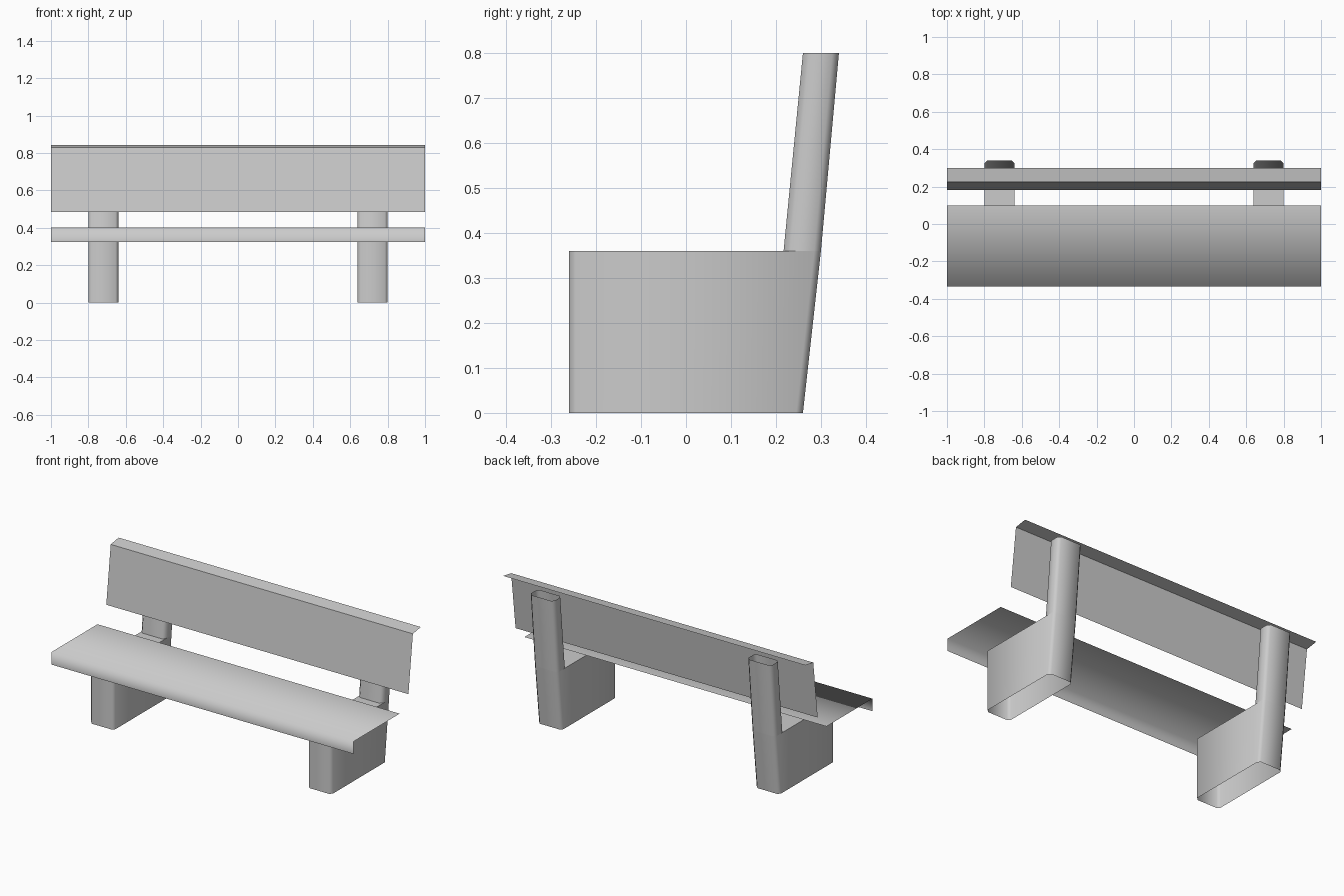
import bpy
import bmesh

cube = bpy.data.objects.get("Cube")
if cube:
    bpy.data.objects.remove(cube, do_unlink=True)

# One plain grey for the whole bench
GREY = (0.6, 0.6, 0.6, 1)
grey = bpy.data.materials.new("light_grey")
grey.diffuse_color = GREY
grey.use_nodes = True
grey.node_tree.nodes["Principled BSDF"].inputs["Base Color"].default_value = GREY


def finish(bm, name, smooth_angle=None):
    """Turn a bmesh into a named, shaded object."""
    mesh = bpy.data.meshes.new(name)
    bm.to_mesh(mesh)
    bm.free()
    obj = bpy.data.objects.new(name, mesh)
    bpy.context.collection.objects.link(obj)
    mesh.materials.append(grey)
    if smooth_angle:
        bpy.ops.object.select_all(action="DESELECT")
        obj.select_set(True)
        bpy.context.view_layer.objects.active = obj
        bpy.ops.object.shade_smooth_by_angle(angle=smooth_angle)
    return obj


def folded_sheet(name, profile, smooth_angle=None):
    """Sweep an open (y, z) profile along the bench length."""
    bm = bmesh.new()
    rows = [[bm.verts.new((x, y, z)) for y, z in profile] for x in (-1, 1)]
    for i in range(len(profile) - 1):
        bm.faces.new((rows[0][i], rows[1][i], rows[1][i + 1], rows[0][i + 1]))
    return finish(bm, name, smooth_angle)


def loft(bm, x, sections, half=0.08, cut=0.015, cap=False):
    """Chamfered rectangles (y front, y back, z) joined into a tube."""
    rings = []
    for front, back, z in sections:
        plan = [(-half + cut, front), (half - cut, front),
                (half, front + cut), (half, back - cut),
                (half - cut, back), (-half + cut, back),
                (-half, back - cut), (-half, front + cut)]
        rings.append([bm.verts.new((x + px, py, z)) for px, py in plan])
    for low, high in zip(rings, rings[1:]):
        for i in range(len(low)):
            j = (i + 1) % len(low)
            bm.faces.new((low[i], low[j], high[j], high[i]))
    if cap:
        bm.faces.new(rings[-1])


# Seat with a turned-down front lip
folded_sheet("seat", [(-0.335, 0.325), (-0.335, 0.4), (0.1, 0.4)], 3.1)

# Leaning backrest with a lip folded back along the top
folded_sheet("backrest", [(0.183, 0.485), (0.225, 0.83), (0.3, 0.842)])

# Hollow supports: a broad foot below the seat and a leaning post behind it
for side, x in (("left", 0.72), ("right", -0.72)):
    bm = bmesh.new()
    loft(bm, x, [(-0.26, 0.26, 0), (-0.26, 0.3, 0.36)], cap=True)
    loft(bm, x, [(0.217, 0.3, 0.36), (0.26, 0.34, 0.8)])
    finish(bm, side + "_support", 1.05)
